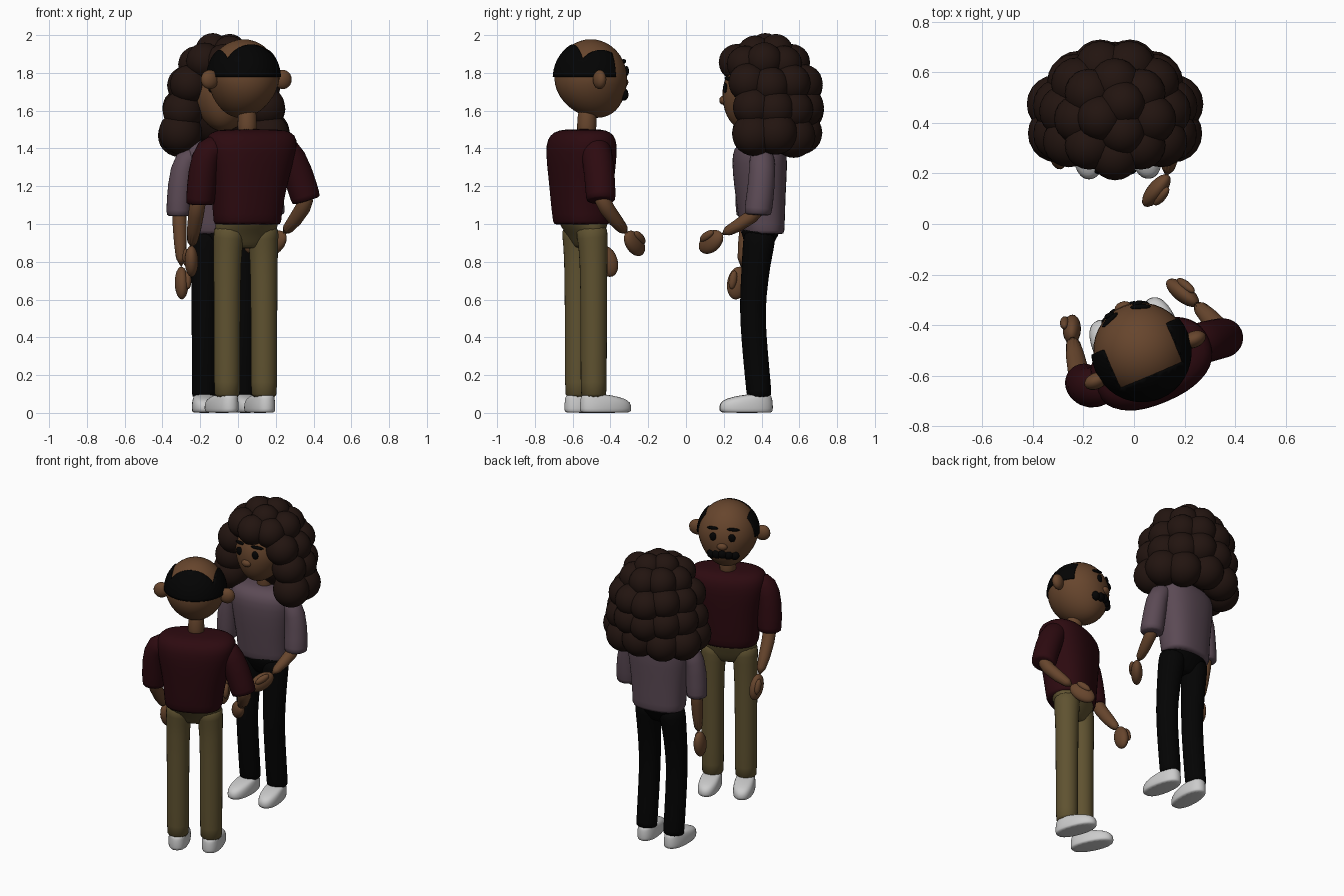
import bpy, bmesh, math
from mathutils import Matrix, Vector

if "Cube" in bpy.data.objects:
    bpy.data.objects.remove(bpy.data.objects["Cube"])

def mat(name, r, g, b):
    m = bpy.data.materials.new(name)
    m.diffuse_color = (r, g, b, 1)
    m.use_nodes = True
    m.node_tree.nodes["Principled BSDF"].inputs["Base Color"].default_value = m.diffuse_color
    return m

SKIN = mat("skin", .135, .06, .026)
MAROON = mat("maroon", .026, .003, .005)
LILAC = mat("lilac", .105, .068, .09)
KHAKI = mat("khaki", .115, .085, .03)
BLACK = mat("black", .001, .001, .001)
BROWN = mat("brown", .016, .007, .005)
WHITE = mat("white", .85, .85, .85)

# Local frames: each person faces local +y
MAN = Matrix.Translation((.04, -.53, 0)) @ Matrix.Rotation(math.radians(23), 4, 'Z')
WOMAN = Matrix.Translation((-.075, .38, 0)) @ Matrix.Rotation(math.pi, 4, 'Z')
WORLD = Matrix()

def finish(name, bm, m, frame=WORLD, sub=0):
    bmesh.ops.recalc_face_normals(bm, faces=bm.faces)
    for f in bm.faces:
        f.smooth = True
    me = bpy.data.meshes.new(name)
    bm.to_mesh(me)
    bm.free()
    me.materials.append(m)
    ob = bpy.data.objects.new(name, me)
    ob.matrix_world = frame
    bpy.context.collection.objects.link(ob)
    if sub:
        ob.modifiers.new("smooth", 'SUBSURF').levels = sub
        ob.modifiers["smooth"].render_levels = sub
    return ob

def skin_rings(bm, rings):
    loops = [[bm.verts.new(p) for p in r] for r in rings]
    n = len(loops[0])
    for a, b in zip(loops, loops[1:]):
        for i in range(n):
            bm.faces.new((a[i], a[(i + 1) % n], b[(i + 1) % n], b[i]))
    bm.faces.new(loops[0])
    bm.faces.new(loops[-1])

def loft(name, rows, m, frame, n=20, power=2.0):
    """Stacked level rings: (z, centre x, centre y, half width, half depth)."""
    rings = []
    for z, cx, cy, rx, ry in rows:
        ring = []
        for i in range(n):
            a = 2 * math.pi * i / n
            c, s = math.cos(a), math.sin(a)
            ring.append((cx + rx * math.copysign(abs(c) ** (2 / power), c),
                         cy + ry * math.copysign(abs(s) ** (2 / power), s), z))
        rings.append(ring)
    bm = bmesh.new()
    skin_rings(bm, rings)
    return finish(name, bm, m, frame, 1)

def tube(name, pts, m, frame=WORLD, n=14):
    """Round limb through (x, y, z, radius) points."""
    p = [Vector(q[:3]) for q in pts]
    rings = []
    for i, q in enumerate(pts):
        t = p[min(i + 1, len(p) - 1)] - p[max(i - 1, 0)]
        u = t.cross(Vector((0, 1, 0.3))).normalized()
        v = t.cross(u).normalized()
        rings.append([p[i] + q[3] * (u * math.cos(2 * math.pi * k / n) + v * math.sin(2 * math.pi * k / n))
                      for k in range(n)])
    bm = bmesh.new()
    skin_rings(bm, rings)
    return finish(name, bm, m, frame, 1)

def ball(name, c, r, m, frame=WORLD, rot=None, seg=20, taper=0):
    bm = bmesh.new()
    bmesh.ops.create_uvsphere(bm, u_segments=seg, v_segments=seg // 2 + 2, radius=1)
    for v in bm.verts:
        if v.co.z < 0:  # narrower jaw, chin forward
            v.co.x *= 1 + taper * v.co.z
            v.co.y += taper * 1.3 * v.co.z ** 2
        v.co = Vector(a * b for a, b in zip(v.co, r))
        if rot:
            v.co = rot @ v.co
        v.co += Vector(c)
    return finish(name, bm, m, frame)

def hand(name, wrist, tip, side):
    w, t = Vector(wrist), Vector(tip)
    d = t - w
    q = d.to_track_quat('Z', 'Y')
    ball(name, (w + t) / 2, (.036, .055, d.length / 2 + .014), SKIN, rot=q)
    ball(name + "_thumb", w + d * .42 + q @ Vector((side * .03, .03, 0)), (.019, .022, .05), SKIN, rot=q, seg=12)

def shoe(name, x, y, frame, turn=0):
    f = frame @ Matrix.Translation((x, y, 0)) @ Matrix.Rotation(math.radians(turn), 4, 'Z')
    rows = [(0, -.07, .195, .06), (.006, -.076, .21, .066), (.04, -.077, .212, .068),
            (.068, -.074, .195, .064), (.085, -.07, .14, .058), (.1, -.06, .06, .05)]
    loft(name, [(z, 0, (a + b) / 2, w, (b - a) / 2) for z, a, b, w in rows], WHITE, f, power=2.3)

def face(who, frame, c, r, brow_z, eye_z, nose_z, tilt):
    def front(x, z):
        k = 1 - (x / r[0]) ** 2 - ((z - c[2]) / r[2]) ** 2
        return c[1] + r[1] * math.sqrt(max(k, 0))
    for s, side in ((-1, "left"), (1, "right")):
        ball(f"{who}_{side}_eye", (s * .06, front(.06, eye_z), eye_z), (.023, .012, .027), BLACK, frame, seg=14)
        rot = Matrix.Rotation(s * tilt, 3, 'Y') @ Matrix.Rotation(-s * .35, 3, 'Z')
        ball(f"{who}_{side}_eyebrow", (s * .066, front(.066, brow_z) + .004, brow_z),
             (.042, .011, .01), BLACK, frame, rot, 12)
    ball(who + "_nose", (0, front(0, nose_z) - .002, nose_z), (.034, .022, .024), SKIN, frame, seg=14)
    return front

# ---- Man ----
hc, hr = (0, .028, 1.77), (.19, .193, .208)
ball("man_head", hc, hr, SKIN, MAN, seg=36, taper=.14)
front = face("man", MAN, hc, hr, 1.862, 1.81, 1.75, .15)
for i in range(-2, 3):
    z = 1.695 - .006 * abs(i)
    ball("moustache_tuft", (i * .037, front(i * .037, z), z), (.03, .024, .03), BLACK, MAN, seg=12)
for s in (-1, 1):
    ball("man_ear", (s * .21, -.01, 1.765), (.05, .033, .051), SKIN, MAN, seg=16)

# Horseshoe hair: shell over the head with the crown and front cut away
bm = bmesh.new()
bmesh.ops.create_uvsphere(bm, u_segments=40, v_segments=28, radius=1)
for v in bm.verts:
    v.co = Vector((v.co.x * .199, v.co.y * .203, v.co.z * .211))

def cut(co, no, clear):
    bmesh.ops.bisect_plane(bm, geom=bm.verts[:] + bm.edges[:] + bm.faces[:], plane_co=co,
                           plane_no=no, clear_outer=clear)
cut((0, 0, .008), (0, 0, -1), True)
cut((0, .065, 0), (0, 1, 0), True)
cut((.138, 0, 0), (1, 0, 0), False)
cut((-.138, 0, 0), (1, 0, 0), False)
cut((0, -.105, 0), (0, 1, 0), False)
crown = [f for f in bm.faces if abs(f.calc_center_median().x) < .138 and f.calc_center_median().y > -.105]
bmesh.ops.delete(bm, geom=crown, context='FACES')
hair = finish("man_hair", bm, BLACK, MAN @ Matrix.Translation(hc))
sol = hair.modifiers.new("thickness", 'SOLIDIFY')
sol.thickness, sol.offset = .012, -1

tube("man_neck", [(0.01, 0, 1.45, .055), (0.01, 0, 1.52, .052), (0.01, 0.005, 1.64, .052)], SKIN, MAN)
loft("man_shirt", [(.995, 0, -.025, .178, .13), (1.0, 0, -.025, .182, .138), (1.1, 0, -.027, .19, .148),
                   (1.25, .01, -.03, .215, .16), (1.38, .015, -.032, .25, .168), (1.45, .02, -.032, .255, .158),
                   (1.488, .02, -.03, .225, .125), (1.503, .02, -.025, .16, .075)], MAROON, MAN, power=2.4)
loft("man_hips", [(.87, 0, 0, .07, .04), (.885, 0, 0, .13, .055), (.93, 0, 0, .165, .078),
                  (.97, 0, -.008, .175, .1), (1.01, 0, -.015, .176, .125), (1.04, 0, -.015, .17, .125)], KHAKI, MAN)
for s, side in ((-1, "left"), (1, "right")):
    tube(f"man_{side}_leg", [(s * .095, -.01, 1.0, .09), (s * .098, -.004, .93, .084)] + [(s * .106, 0, z, r) for z, r in
                             ((.83, .075), (.5, .072), (.1, .071), (.08, .07))], KHAKI, MAN)
    shoe(f"man_{side}_shoe", s * .106, 0, MAN, -s * 3)
tube("man_left_sleeve", [(-.08, -.63, 1.41, .075), (-.16, -.65, 1.405, .084), (-.187, -.645, 1.27, .083),
                         (-.2, -.625, 1.11, .078), (-.2, -.625, 1.1, .075)], MAROON)
tube("man_left_forearm", [(-.205, -.62, 1.16, .045), (-.22, -.6, 1.07, .044), (-.247, -.44, .865, .034)], SKIN)
hand("man_left_hand", (-.247, -.44, .87), (-.245, -.395, .735), 1)
tube("man_right_sleeve", [(.18, -.495, 1.41, .075), (.255, -.475, 1.405, .086), (.318, -.458, 1.27, .084),
                          (.36, -.45, 1.13, .081), (.363, -.45, 1.12, .078)], MAROON)
tube("man_right_forearm", [(.355, -.45, 1.17, .045), (.365, -.44, 1.095, .045), (.235, -.305, .94, .034)], SKIN)
hand("man_right_hand", (.24, -.31, .94), (.145, -.235, .855), -1)

# ---- Woman ----
hc, hr = (0, 0, 1.69), (.165, .187, .2)
ball("woman_head", hc, hr, SKIN, WOMAN, seg=36, taper=.14)
face("woman", WOMAN, hc, hr, 1.77, 1.72, 1.655, .12)
tube("woman_neck", [(0, -.02, 1.38, .052), (0, -.02, 1.45, .05), (0, -.01, 1.57, .05)], SKIN, WOMAN)
TORSO = WOMAN @ Matrix.Rotation(math.radians(9), 4, 'Z')  # shoulders twisted over the hips
loft("woman_shirt", [(.945, 0, -.025, .17, .108), (.95, 0, -.025, .175, .114), (1.05, 0, -.02, .178, .122),
                     (1.2, 0, -.012, .195, .135), (1.33, 0, -.01, .215, .145), (1.4, 0, -.01, .215, .135),
                     (1.435, 0, -.015, .18, .1), (1.445, 0, -.02, .12, .06)], LILAC, TORSO, power=2.4)
loft("woman_hips", [(.84, 0, -.005, .07, .04), (.855, 0, -.005, .125, .055), (.9, 0, -.008, .155, .078),
                    (.94, 0, -.012, .163, .098), (.97, 0, -.016, .165, .105), (1.0, 0, -.02, .16, .1)], BLACK, WOMAN)
for s, side in ((1, "left"), (-1, "right")):
    tube(f"woman_{side}_leg", [(s * .085, -.012, .97, .085), (s * .09, -.006, .9, .088), (s * .098, .008, .8, .078),
                               (s * .102, .025, .62, .072), (s * .103, .027, .48, .069), (s * .103, .01, .28, .069),
                               (s * .103, -.008, .09, .068), (s * .103, -.009, .08, .067)], BLACK, WOMAN)
    shoe(f"woman_{side}_shoe", s * .103, -.005, WOMAN, 10 if s < 0 else 0)
tube("woman_left_sleeve", [(-.2, .36, 1.365, .06), (-.285, .335, 1.355, .07), (-.307, .325, 1.2, .07),
                           (-.315, .33, 1.05, .067), (-.315, .33, 1.04, .064)], LILAC)
tube("woman_left_forearm", [(-.312, .33, 1.1, .04), (-.31, .328, 1.03, .04), (-.3, .29, .76, .031)], SKIN)
hand("woman_left_hand", (-.3, .285, .76), (-.297, .26, .615), 1)
tube("woman_right_sleeve", [(.05, .4, 1.365, .06), (.14, .405, 1.355, .07), (.165, .4, 1.2, .074),
                            (.175, .38, 1.06, .076), (.175, .38, 1.045, .073)], LILAC)
tube("woman_right_forearm", [(.17, .39, 1.11, .042), (.17, .375, 1.045, .042), (.125, .18, .94, .032)], SKIN)
hand("woman_right_hand", (.127, .18, .94), (.05, .085, .87), 1)

# Curly hair: core plus rings of round curls, open at the face
ball("curl_core", (-.075, .48, 1.66), (.25, .17, .25), BROWN)
rows = [(1.475, .245, .185, .422, .115, -20, 200, 7), (1.61, .225, .215, .415, .108, -16, 196, 8),
        (1.74, .2, .215, .415, .103, -24, 204, 8), (1.855, .145, .145, .415, .097, -90, 225, 8),
        (1.915, .06, .065, .42, .09, -60, 180, 3)]
for j, (z, hx, hy, cy, r, a0, a1, n) in enumerate(rows):
    for i in range(n):
        a = math.radians(a0 + (a1 - a0) * i / (n - 1))
        bm = bmesh.new()
        bmesh.ops.create_icosphere(bm, subdivisions=3, radius=r)
        finish("hair_curl", bm, BROWN, Matrix.Translation(
            (-.075 + hx * math.cos(a), cy + hy * math.sin(a), z + .01 * math.sin(i * 2.4 + j))))
